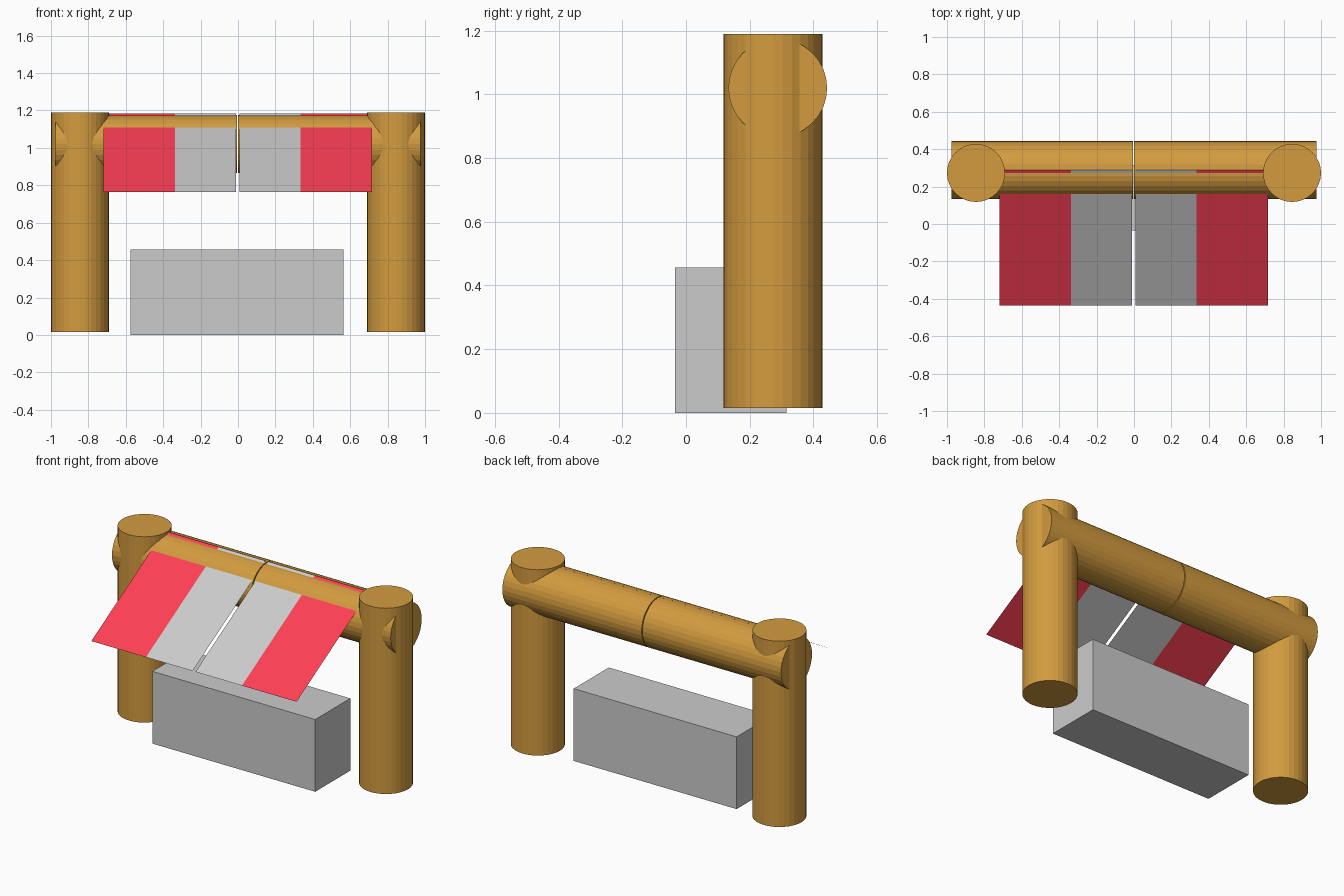
import bpy, math

if "Cube" in bpy.data.objects:
    bpy.data.objects.remove(bpy.data.objects["Cube"])


def material(name, rgb):
    m = bpy.data.materials.new(name)
    m.diffuse_color = (*rgb, 1)
    m.use_nodes = True
    m.node_tree.nodes["Principled BSDF"].inputs["Base Color"].default_value = m.diffuse_color
    return m


wood = material("wood", (0.65, 0.33, 0.05))
red = material("red", (1.0, 0.05, 0.09))


def log(name, centre, length, along_x=False):
    rot = (0, math.pi / 2, 0) if along_x else (0, 0, 0)
    bpy.ops.mesh.primitive_cylinder_add(vertices=32, radius=0.155, depth=length,
                                        location=centre, rotation=rot)
    ob = bpy.context.object
    ob.name = name
    ob.data.materials.append(wood)


def sheet(name, x0, x1, mat=None):
    # single-sided sloping panel running from the beam crest to the front edge
    lo, hi = (-0.437, 0.763), (0.29, 1.183)
    verts = [(x0, *lo), (x1, *lo), (x1, *hi), (x0, *hi)]
    me = bpy.data.meshes.new(name)
    me.from_pydata(verts, [], [(0, 1, 2, 3)])
    ob = bpy.data.objects.new(name, me)
    bpy.context.collection.objects.link(ob)
    if mat:
        me.materials.append(mat)


# posts, beam halves and striped panels, one set per side
for side, s in (("left", -1), ("right", 1)):
    log(side + "_post", (s * 0.845, 0.273, 0.6025), 1.175)

    a, b = sorted((s * 0.003 - 0.002, s * 0.975))
    log(side + "_beam", ((a + b) / 2, 0.288, 1.02), b - a, True)

    for part, i, o, mat in (("inner_panel", 0.010, 0.336, None),
                            ("outer_panel", 0.336, 0.718, red)):
        x0, x1 = sorted((s * i - 0.002, s * o - 0.002))
        sheet(f"{side}_{part}", x0, x1, mat)

# bench block
bpy.ops.mesh.primitive_cube_add(size=1, location=(-0.005, 0.14, 0.2285))
block = bpy.context.object
block.name = "base_block"
block.scale = (1.14, 0.35, 0.457)
